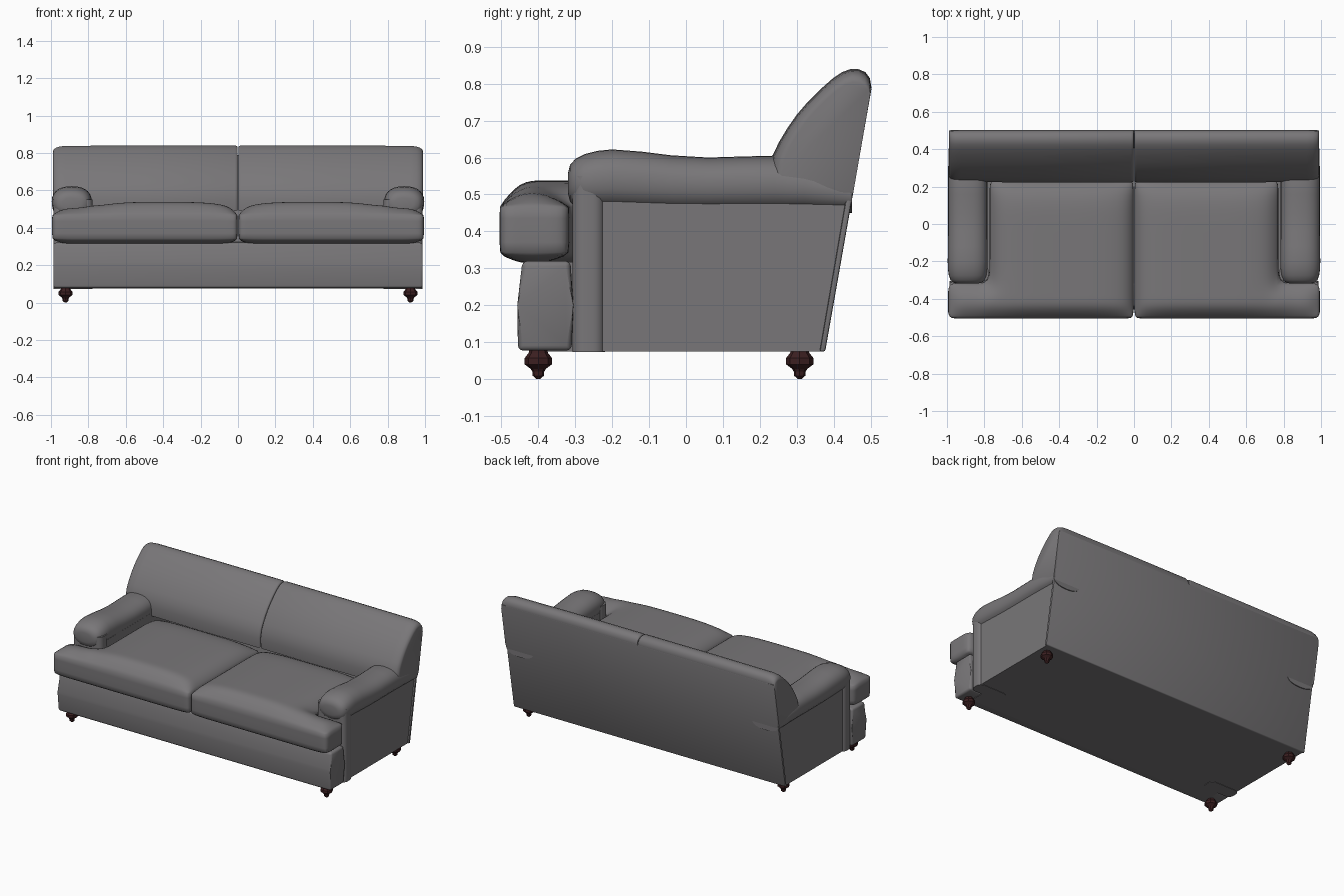
import bpy, bmesh, math

if "Cube" in bpy.data.objects:
    bpy.data.objects.remove(bpy.data.objects["Cube"])


def material(name, rgb):
    m = bpy.data.materials.new(name)
    m.diffuse_color = (*rgb, 1)
    m.use_nodes = True
    m.node_tree.nodes["Principled BSDF"].inputs["Base Color"].default_value = m.diffuse_color
    return m


GREY = material("grey_fabric", (0.19, 0.183, 0.19))
WOOD = material("dark_red_wood", (0.045, 0.014, 0.015))


def finish(name, bm, mat=GREY, angle=40, mirror=True, subsurf=0):
    bmesh.ops.recalc_face_normals(bm, faces=bm.faces[:])
    me = bpy.data.meshes.new(name)
    bm.to_mesh(me)
    bm.free()
    me.materials.append(mat)
    ob = bpy.data.objects.new(name, me)
    bpy.context.collection.objects.link(ob)
    if angle:
        bpy.ops.object.select_all(action='DESELECT')
        ob.select_set(True)
        bpy.context.view_layer.objects.active = ob
        bpy.ops.object.shade_smooth_by_angle(angle=math.radians(angle))
    if subsurf:
        s = ob.modifiers.new("Subsurf", 'SUBSURF')
        s.levels = s.render_levels = subsurf
    if mirror:
        ob.modifiers.new("Mirror", 'MIRROR').use_mirror_merge = False
    return ob


def loft(rings):
    """Skin closed rings of points and cap both ends."""
    bm = bmesh.new()
    vs = [[bm.verts.new(p) for p in r] for r in rings]
    n = len(vs[0])
    for a, b in zip(vs, vs[1:]):
        for i in range(n):
            j = (i + 1) % n
            bm.faces.new((a[i], a[j], b[j], b[i]))
    bm.faces.new(vs[0])
    bm.faces.new(vs[-1])
    return bm


def extrude_x(profile, x0, x1):
    return loft([[(x, y, z) for y, z in profile] for x in (x0, x1)])


def bevel(bm, width, segs=4, test=lambda e: True):
    bmesh.ops.bevel(bm, geom=[e for e in bm.edges if test(e)], offset=width,
                    segments=segs, profile=0.5, affect='EDGES')
    return bm


def rect(y0, y1, z0, z1):
    return [(y0, z0), (y1, z0), (y1, z1), (y0, z1)]


# Base under the seat
finish("seat_base", extrude_x(
    [(-0.40, 0.075), (0.37, 0.075), (0.41, 0.33), (-0.40, 0.315)], -0.9, 0.9),
    mirror=False)

# Front rail, padded
finish("front_rail", bevel(extrude_x(
    [(-0.455, 0.077), (-0.31, 0.077), (-0.305, 0.2), (-0.313, 0.32),
     (-0.443, 0.32), (-0.457, 0.2)], -0.987, 0.987), 0.014, 3), mirror=False)

# Raked back panel, slightly proud of the sides
finish("back_panel", bevel(extrude_x(
    [(0.362, 0.075), (0.377, 0.075), (0.503, 0.79), (0.485, 0.79)],
    -0.984, 0.984), 0.005, 2), mirror=False)

# Side panels below the arm rolls
finish("side_panel", extrude_x(
    [(-0.26, 0.075), (0.368, 0.075), (0.446, 0.51), (-0.26, 0.51)],
    0.785, 0.974))

# Rounded arm front posts
finish("arm_front", bevel(extrude_x(rect(-0.308, -0.22, 0.073, 0.55),
                                    0.778, 0.987), 0.032, 5,
       lambda e: abs(e.verts[0].co.z - e.verts[1].co.z) > 0.1))

# Arm rolls: (y, top, bottom, half width)
sections = [(-0.319, 0.560, 0.500, 0.050), (-0.314, 0.580, 0.480, 0.075),
            (-0.300, 0.596, 0.465, 0.092), (-0.275, 0.609, 0.458, 0.101),
            (-0.240, 0.618, 0.455, 0.106), (-0.200, 0.622, 0.455, 0.107),
            (-0.120, 0.616, 0.452, 0.106), (-0.040, 0.606, 0.450, 0.105),
            (0.060, 0.600, 0.450, 0.105), (0.160, 0.603, 0.450, 0.105),
            (0.240, 0.605, 0.450, 0.105), (0.320, 0.592, 0.450, 0.104),
            (0.449, 0.555, 0.450, 0.100)]


def oval(y, top, bot, w, n=28):
    pts = []
    for k in range(n):
        c, s = math.cos(2 * math.pi * k / n), math.sin(2 * math.pi * k / n)
        pts.append((0.889 + w * math.copysign(abs(c) ** 0.85, c), y,
                    (top + bot) / 2 + (top - bot) / 2 * math.copysign(abs(s) ** 0.85, s)))
    return pts


finish("arm_roll", loft([oval(*s) for s in sections]), angle=60)

# Back cushions: domed profile lofted sideways with rounded ends
back = [(0.225, 0.49), (0.222, 0.55), (0.234, 0.605), (0.252, 0.642),
        (0.274, 0.679), (0.300, 0.716), (0.330, 0.751), (0.363, 0.784),
        (0.397, 0.814), (0.424, 0.832), (0.447, 0.840), (0.468, 0.839),
        (0.486, 0.831), (0.498, 0.815), (0.502, 0.790), (0.450, 0.49)]


def back_ring(x, s):
    return [(x, 0.472 + (y - 0.472) * s, 0.6 + (z - 0.6) * s) for y, z in back]


finish("back_cushion", loft([back_ring(*r) for r in [
    (0.002, 0.965), (0.006, 0.985), (0.016, 1.0), (0.5, 1.0), (0.925, 0.99),
    (0.955, 0.975), (0.975, 0.945), (0.987, 0.90), (0.990, 0.85)]]), angle=50)

# Seat cushions: T-shaped cage, crowned on top, subdivided
xs = [0.003, 0.045, 0.2, 0.4, 0.6, 0.72, 0.772, 0.85, 0.935, 0.994]
ys = [-0.505, -0.45, -0.385, -0.316, -0.2, 0.0, 0.17, 0.235]
bm = bmesh.new()
crease = bm.edges.layers.float.new("crease_edge")
top, low = {}, {}
for j in range(len(ys) - 1):
    for i in range(len(xs) - 1):
        if xs[i] > 0.77 and ys[j] > -0.32:
            continue
        keys = [(i, j), (i + 1, j), (i + 1, j + 1), (i, j + 1)]
        for grid in (top, low):
            for k in keys:
                if k not in grid:
                    grid[k] = bm.verts.new((xs[k[0]], ys[k[1]], 0))
            bm.faces.new([grid[k] for k in keys])
rim = [e for e in bm.edges if e.is_boundary]
rim_verts = {v for e in rim for v in e.verts}
pair = {top[k]: low[k] for k in top}
for k in top:
    x, edge = xs[k[0]], top[k] in rim_verts
    crown = 0.506 if x > 0.8 else 0.522 if x > 0.7 or x < 0.1 else 0.538
    top[k].co.z = 0.468 if edge else crown
    low[k].co.z = 0.338 if edge else 0.312
for e in rim:
    e[crease] = 0.8 if e.verts[0] in pair else 0.45
    if e.verts[0] in pair:
        a, b = e.verts
        bm.faces.new((a, b, pair[b], pair[a]))
finish("seat_cushion", bm, angle=180, subsurf=2)

# Turned feet, eight-sided
foot = [(0.005, 0), (0.015, 0.009), (0.016, 0.02), (0.021, 0.028), (0.037, 0.04),
        (0.037, 0.057), (0.026, 0.071), (0.024, 0.08)]
for label, fy in (("front", -0.4), ("back", 0.308)):
    finish(label + "_foot", loft(
        [[(0.922 + r * math.cos(k * math.pi / 4), fy + r * math.sin(k * math.pi / 4), z)
          for k in range(8)] for r, z in foot]), mat=WOOD, angle=0)
